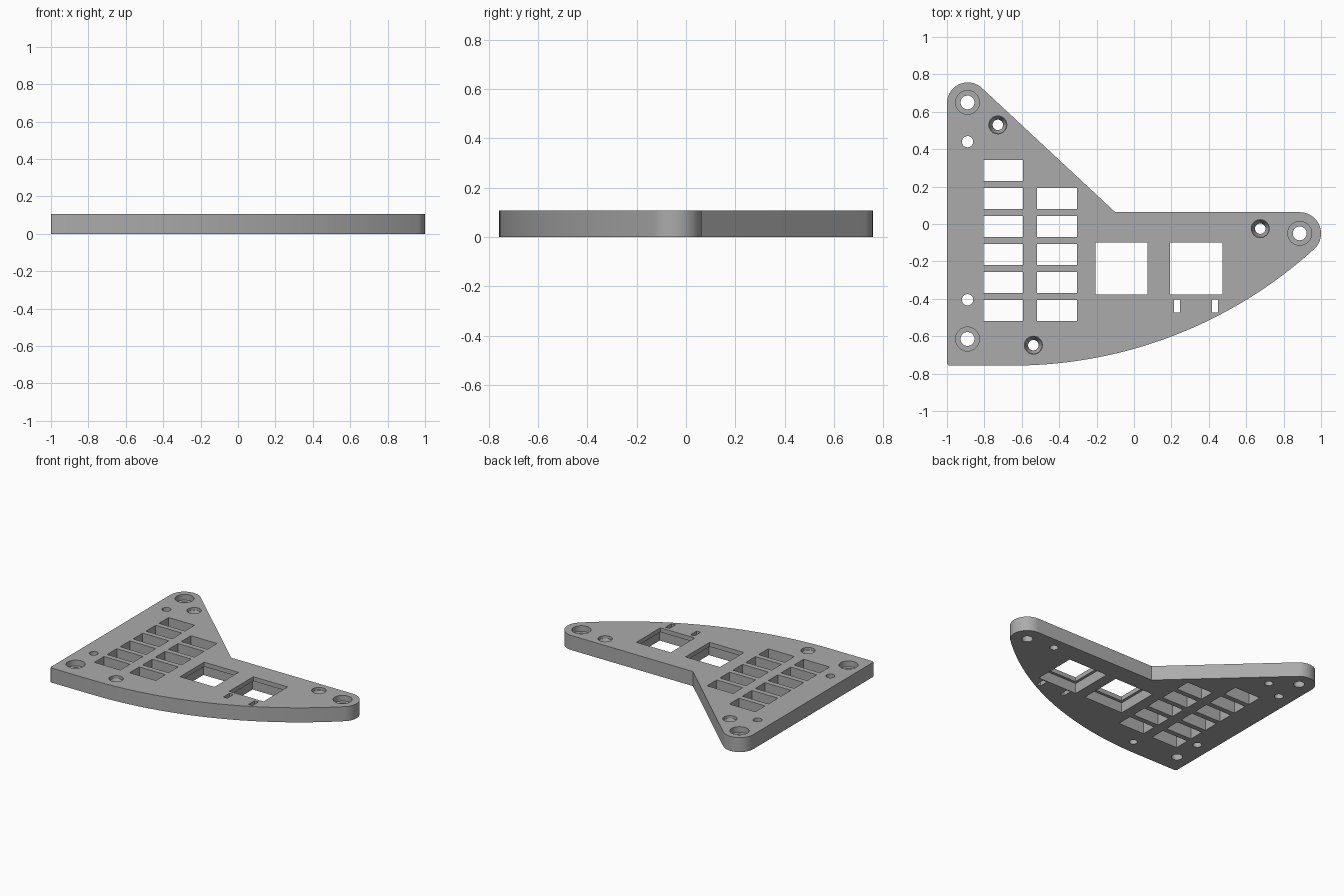
import bpy, bmesh
from math import sin, cos, radians, pi

cube = bpy.data.objects.get("Cube")
if cube:
    bpy.data.objects.remove(cube, do_unlink=True)

THICK = 0.107

grey = bpy.data.materials.new("plain grey")
grey.use_nodes = True
colour = (0.41, 0.41, 0.41, 1)
grey.diffuse_color = colour
grey.node_tree.nodes["Principled BSDF"].inputs["Base Color"].default_value = colour


def arc(cx, cy, r, start, end, steps):
    angles = [radians(start + (end - start) * i / steps) for i in range(steps + 1)]
    return [(cx + r * cos(a), cy + r * sin(a)) for a in angles]


def rect(cx, cy, w, h):
    return [(cx + sx * w / 2, cy + sy * h / 2)
            for sx, sy in ((-1, -1), (1, -1), (1, 1), (-1, 1))]


def loft(bm, sections):
    """Closed solid through (outline, height) sections, listed bottom to top."""
    rings = [[bm.verts.new((x, y, z)) for x, y in pts] for pts, z in sections]
    n = len(rings[0])
    bm.faces.new(rings[0][::-1])
    bm.faces.new(rings[-1])
    for low, high in zip(rings, rings[1:]):
        for i in range(n):
            j = (i + 1) % n
            bm.faces.new((low[i], low[j], high[j], high[i]))


def make_object(name, bm):
    bmesh.ops.recalc_face_normals(bm, faces=bm.faces)
    mesh = bpy.data.meshes.new(name)
    bm.to_mesh(mesh)
    bm.free()
    mesh.materials.append(grey)
    obj = bpy.data.objects.new(name, mesh)
    bpy.context.collection.objects.link(obj)
    return obj


# Plate outline: rounded tips, long curved front edge, sharp inner corner
outline = arc(-0.985, -0.742, 0.015, 180, 270, 5)
outline += arc(-0.65, 1.643, 2.4, -90, -47.8, 40)
outline += arc(0.886, -0.051, 0.114, -47.8, 90, 24)[1:]
outline += [(-0.1, 0.063)]
outline += arc(-0.889, 0.646, 0.111, 47, 180, 24)
bm = bmesh.new()
loft(bm, [(outline, 0), (outline, THICK)])
plate = make_object("plate", bm)

# All openings gathered in one cutter
UNDER, OVER = -0.02, THICK + 0.02
bm = bmesh.new()


def round_hole(x, y, levels):
    loft(bm, [(arc(x, y, r, 0, 348.75, 31), z) for r, z in levels])


def square_hole(x, y, w, h):
    loft(bm, [(rect(x, y, w, h), z) for z in (UNDER, OVER)])


# Counterbored corner holes
for x, y in ((-0.89, 0.65), (-0.89, -0.615), (0.886, -0.05)):
    round_hole(x, y, [(0.037, UNDER), (0.037, 0.065), (0.064, 0.065), (0.064, OVER)])
# Tapered screw holes
for x, y in ((-0.728, 0.53), (0.675, -0.025), (-0.538, -0.648)):
    round_hole(x, y, [(0.028, UNDER), (0.028, 0.05), (0.046, THICK - 0.02),
                      (0.048, THICK - 0.02), (0.048, OVER)])
# Plain pin holes
for y in (0.44, -0.405):
    round_hole(-0.89, y, [(0.03, UNDER), (0.03, OVER)])
# Two columns of rectangular windows
for x, first in ((-0.699, 0), (-0.412, 1)):
    for row in range(first, 6):
        square_hole(x, 0.287 - 0.15 * row, 0.212, 0.112)
# Square openings, wider underneath
for x in (-0.067, 0.333):
    wide, narrow = rect(x, -0.238, 0.32, 0.32), rect(x, -0.238, 0.28, 0.28)
    loft(bm, [(wide, UNDER), (wide, 0.075), (narrow, 0.075), (narrow, OVER)])
# Small slots
for x in (0.229, 0.433):
    square_hole(x, -0.439, 0.032, 0.07)
cutter = make_object("opening_cutter", bm)
cutter.hide_render = True

# Cut the plate, then drop the cutter
cut = plate.modifiers.new("openings", 'BOOLEAN')
cut.operation = 'DIFFERENCE'
cut.solver = 'EXACT'
cut.object = cutter
bpy.ops.object.select_all(action='DESELECT')
bpy.context.view_layer.objects.active = plate
plate.select_set(True)
bpy.ops.object.modifier_apply(modifier=cut.name)
bpy.data.objects.remove(cutter, do_unlink=True)
bpy.ops.object.shade_smooth_by_angle(angle=radians(30))
